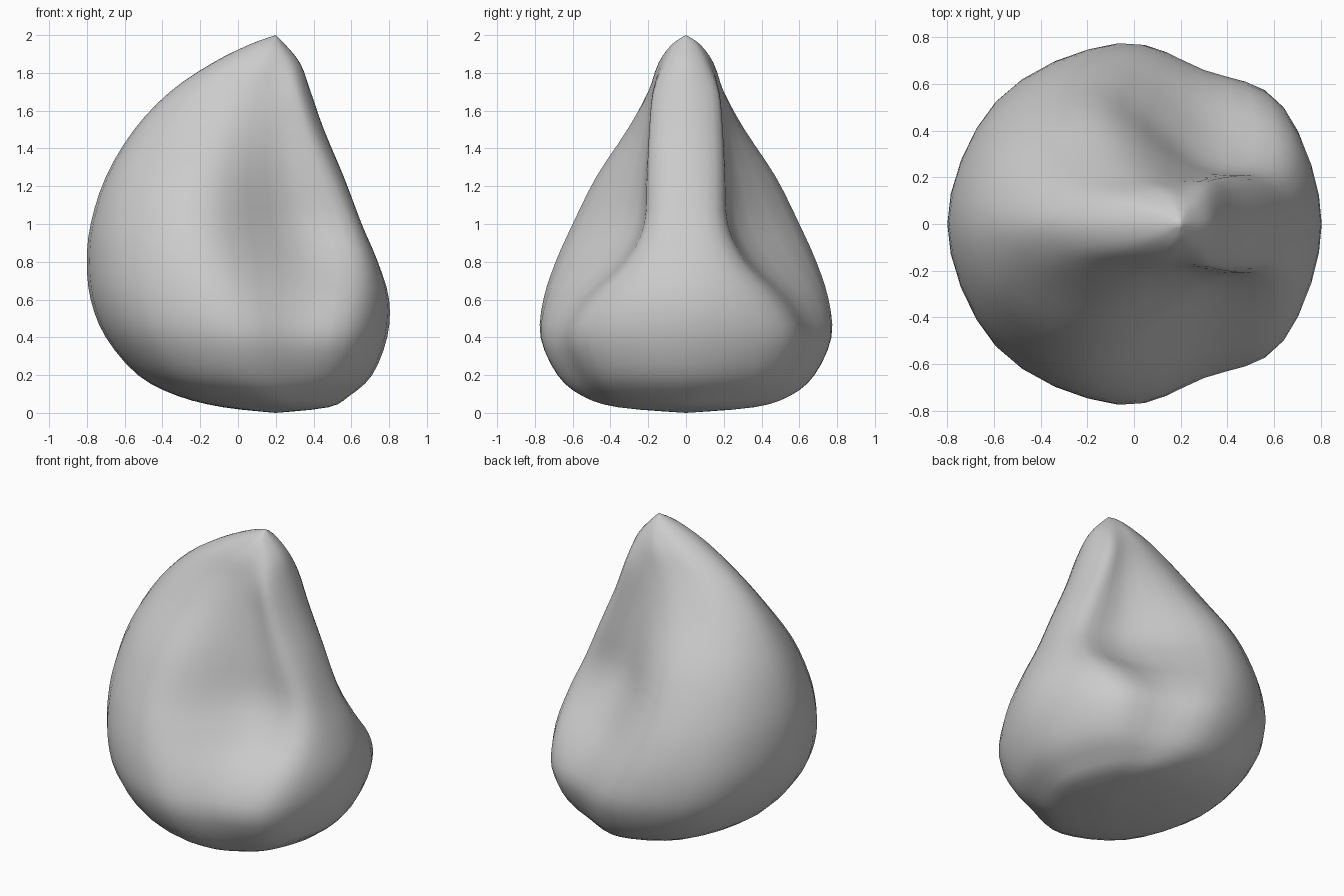
import bpy, bmesh
from mathutils import Vector

if "Cube" in bpy.data.objects:
    bpy.data.objects.remove(bpy.data.objects["Cube"])

# Section levels: z, back x, front-ridge x, bulge (x, y), ridge corner (x, y), dent (x, y)
LEVELS = [
    (0.00, 0.20, 0.20, 0.20, 0.00, 0.20, 0.00, 0.20, 0.00),
    (0.03, -0.08, 0.48, 0.20, 0.36, 0.41, 0.22, 0.32, 0.32),
    (0.09, -0.32, 0.59, 0.10, 0.55, 0.49, 0.33, 0.33, 0.47),
    (0.20, -0.53, 0.71, 0.00, 0.68, 0.58, 0.43, 0.33, 0.58),
    (0.40, -0.70, 0.79, -0.05, 0.77, 0.63, 0.51, 0.30, 0.66),
    (0.60, -0.78, 0.80, -0.10, 0.755, 0.66, 0.43, 0.32, 0.57),
    (0.80, -0.80, 0.74, -0.14, 0.69, 0.655, 0.28, 0.33, 0.38),
    (1.00, -0.78, 0.655, -0.17, 0.60, 0.59, 0.20, 0.28, 0.27),
    (1.25, -0.70, 0.56, -0.16, 0.475, 0.49, 0.19, 0.24, 0.235),
    (1.50, -0.55, 0.455, -0.10, 0.31, 0.39, 0.18, 0.22, 0.20),
    (1.70, -0.36, 0.385, -0.02, 0.20, 0.33, 0.16, 0.20, 0.175),
    (1.85, -0.14, 0.33, 0.10, 0.145, 0.29, 0.10, 0.20, 0.135),
    (1.95, 0.06, 0.25, 0.16, 0.075, 0.23, 0.05, 0.20, 0.07),
    (2.00, 0.20, 0.20, 0.20, 0.00, 0.20, 0.00, 0.20, 0.00),
]
STEPS = 4


def blend(a, b, c, d, t):
    """Catmull-Rom interpolation between b and c."""
    return 0.5 * (2 * b + (c - a) * t + (2 * a - 5 * b + 4 * c - d) * t ** 2
                  + (3 * b - a - 3 * c + d) * t ** 3)


def ring(z, xl, xr, dx, dy, bx, by, cx, cy):
    """Mirrored closed section, rounded through its key points."""
    k = 0.707
    half = [(bx, by), (cx, cy), (dx, dy), (dx + (xl - dx) * k, dy * k)]
    pts = [(xr, 0)] + half + [(xl, 0)] + [(x, -y) for x, y in reversed(half)]
    pts = [Vector((x, y, z)) for x, y in pts]
    n = len(pts)
    return [blend(pts[i - 1], pts[i], pts[(i + 1) % n], pts[(i + 2) % n], s / STEPS)
            for i in range(n) for s in range(STEPS)]


# Clove body: loft through the sections, smoothing vertically too
keys = [ring(*lv) for lv in LEVELS]
last = len(keys) - 1
rings = []
for i in range(last):
    four = [keys[max(i - 1, 0)], keys[i], keys[i + 1], keys[min(i + 2, last)]]
    for s in range(3):
        rings.append([blend(*p, s / 3) for p in zip(*four)])
rings.append(keys[-1])

bm = bmesh.new()
rows = [[bm.verts.new((p.x, p.y, min(max(p.z, 0), 2))) for p in r] for r in rings]
for lo, hi in zip(rows, rows[1:]):
    for j in range(len(lo)):
        m = (j + 1) % len(lo)
        bm.faces.new((lo[j], lo[m], hi[m], hi[j]))
bmesh.ops.remove_doubles(bm, verts=bm.verts, dist=0.0005)
bmesh.ops.recalc_face_normals(bm, faces=bm.faces)
mesh = bpy.data.meshes.new("clove_body")
bm.to_mesh(mesh)
bm.free()
mesh.shade_smooth()
clove = bpy.data.objects.new("clove_body", mesh)
bpy.context.collection.objects.link(clove)
